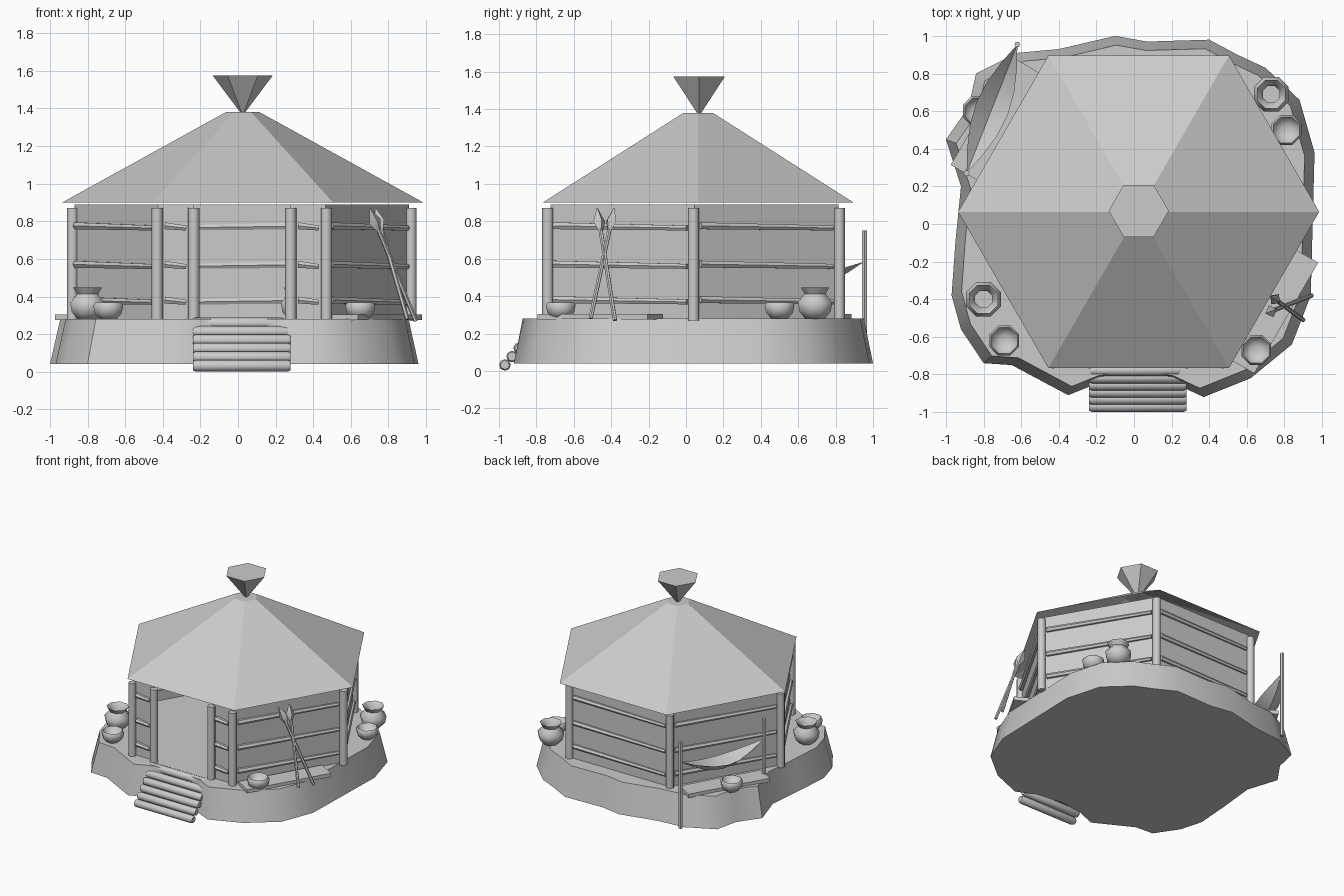
import bpy, bmesh, math
from mathutils import Vector

if "Cube" in bpy.data.objects:
    bpy.data.objects.remove(bpy.data.objects["Cube"])

def make(name, verts, faces, smooth=None):
    me = bpy.data.meshes.new(name)
    me.from_pydata([tuple(v) for v in verts], [], faces)
    bm = bmesh.new()
    bm.from_mesh(me)
    bmesh.ops.recalc_face_normals(bm, faces=bm.faces[:])
    bm.to_mesh(me)
    bm.free()
    ob = bpy.data.objects.new(name, me)
    bpy.context.collection.objects.link(ob)
    if smooth:
        bpy.ops.object.select_all(action='DESELECT')
        bpy.context.view_layer.objects.active = ob
        ob.select_set(True)
        bpy.ops.object.shade_smooth_by_angle(angle=math.radians(smooth))
    return ob

def loft(name, rings, caps=(True, True), smooth=50):
    """Skin a stack of equal-sized rings."""
    n = len(rings[0])
    verts = [p for r in rings for p in r]
    faces = [(k*n+i, k*n+(i+1) % n, (k+1)*n+(i+1) % n, (k+1)*n+i)
             for k in range(len(rings)-1) for i in range(n)]
    if caps[0]:
        faces.append(tuple(range(n)))
    if caps[1]:
        faces.append(tuple(range(len(verts)-n, len(verts))))
    return make(name, verts, faces, smooth)

def ring(cx, cy, z, r, n, a0=0.0):
    return [(cx+r*math.cos(a0+2*math.pi*i/n), cy+r*math.sin(a0+2*math.pi*i/n), z) for i in range(n)]

def rod(name, a, b, radii, n=6, ts=(0, 1)):
    """Stick from a to b with a radius at each fraction ts."""
    a, b = Vector(a), Vector(b)
    q = (b-a).to_track_quat('Z', 'Y')
    rings = [[a.lerp(b, t)+q @ Vector(p) for p in ring(0, 0, 0, r, n)] for t, r in zip(ts, radii)]
    return loft(name, rings)

# earth mound: irregular outline, tapering to a flat top
outline = [(-.10, 1), (.07, .97), (.40, .98), (.55, .90), (.70, .83), (.88, .66), (.96, .38),
           (.95, 0), (.94, -.38), (.84, -.64), (.62, -.82), (.37, -.92), (.22, -.85), (0, -.82),
           (-.20, -.85), (-.35, -.91), (-.65, -.75), (-.80, -.74), (-.92, -.56), (-.97, -.38),
           (-.95, -.1), (-.92, .2), (-1, .45), (-.88, .62), (-.84, .80), (-.62, .91), (-.40, .93)]
loft("mound", [[(x, y, .04) for x, y in outline],
               [(x*.945, .02+(y-.02)*.95, .28) for x, y in outline]])

# roof and finial
CX, CY = .025, .065
loft("roof", [ring(CX, CY, .90, .96, 6), ring(CX, CY, 1.38, .09, 6)], (False, True), 30)
loft("roof_finial", [ring(CX, CY+.005, 1.37, .006, 6), ring(CX, CY+.005, 1.575, .16, 6)], smooth=40)

# walls, with the doorway left open in the front side
corners = [Vector(p) for p in ring(.02, .04, 0, .90, 6)]
wall = [Vector(p) for p in ring(.02, .045, 0, .89, 6)]
door_l, door_r = -.235, .28
fy = wall[4].y
path = [Vector((door_r, fy, 0)), wall[5]] + wall[0:5] + [Vector((door_l, fy, 0))]
n = len(path)
make("walls", [(p.x, p.y, z) for z in (.27, .89) for p in path],
     [(i, i+1, n+i+1, n+i) for i in range(n-1)], 30)

# corner and door posts
for p in corners + [Vector((door_l, corners[4].y, 0)), Vector((door_r, corners[4].y, 0))]:
    loft("post", [ring(p.x, p.y, .27, .03, 8), ring(p.x, p.y, .87, .03, 8)])

# horizontal rails on every wall
spans = [(corners[i], corners[(i+1) % 6]) for i in (0, 1, 2, 3, 5)]
yf = corners[4].y
spans += [(corners[4], Vector((door_l, yf, 0))), (Vector((door_r, yf, 0)), corners[5])]
for a, b in spans:
    d = (b-a).normalized()*.04
    for z in (.375, .565, .77):
        rod("rail", a+d+Vector((0, 0, z+.006)), b-d+Vector((0, 0, z-.006)), (.021, .015))

# log steps
for i in range(6):
    x1 = .25 if i == 5 else .28
    y, z = -.968+.038*i, .032+.045*i
    rod("log_step", (-.24, y, z), (x1, y, z), (.024, .031, .031, .024), 8, (0, .03, .97, 1))

# pots and bowls, open with a hollow inside
POT = [(.055, 0), (.09, .04), (.10, .09), (.06, .135), (.083, .17), (.048, .13), (.05, .06)]
BOWL = [(.045, 0), (.078, .035), (.086, .075), (.075, .09), (.06, .06), (.03, .045)]
def vessel(name, prof, x, y):
    loft(name, [ring(x, y, .277+z, r, 8, .39) for r, z in prof], smooth=60)
for x, y in ((-.80, -.40), (.73, .69), (.32, .45)):
    vessel("pot", POT, x, y)
for x, y in ((-.69, -.62), (.81, .50), (.65, -.67), (-.83, .60)):
    vessel("bowl", BOWL, x, y)

# ground mats beside two walls
for cx, cy, hl in ((.74, -.46, .34), (-.74, .56, .33)):
    u = Vector((.5, .866, 0))*hl
    v = Vector((.866, -.5, 0))*.08
    c = Vector((cx, cy, 0))
    quad = [c+u+v, c-u+v, c-u-v, c+u-v]
    loft("mat", [[p+Vector((0, 0, z)) for p in quad] for z in (.275, .305)], smooth=30)

# crossed spears leaning on the right wall
for base, tip in (((.945, -.38, .27), (.70, -.475, .87)), ((.90, -.51, .28), (.73, -.385, .87))):
    a, b = Vector(base), Vector(tip)
    rod("spear_shaft", a, a.lerp(b, .85), (.012, .012))
    rod("spear_head", a.lerp(b, .80), b, (.012, .034, .003), 4, (0, .4, 1))

# hammock slung between two poles
p0, p1 = Vector((-.62, .955, 0)), Vector((-.89, .27, 0))
rod("hammock_pole", p0+Vector((0, 0, .05)), p0+Vector((0, 0, .75)), (.016, .016))
rod("hammock_pole", p1+Vector((0, 0, .27)), p1+Vector((0, 0, .75)), (.016, .016))
side = Vector((p1.y-p0.y, p0.x-p1.x, 0)).normalized()
verts, N = [], 6
for i in range(N+1):
    t = i/N
    s = math.sin(math.pi*t)
    for w, drop in ((-.09, .08), (0, .15), (.09, .08)):
        verts.append(p0.lerp(p1, t)+side*w*s+Vector((0, 0, .585-drop*s)))
make("hammock", verts, [(3*i+j, 3*i+j+1, 3*i+j+4, 3*i+j+3) for i in range(N) for j in (0, 1)], 50)
